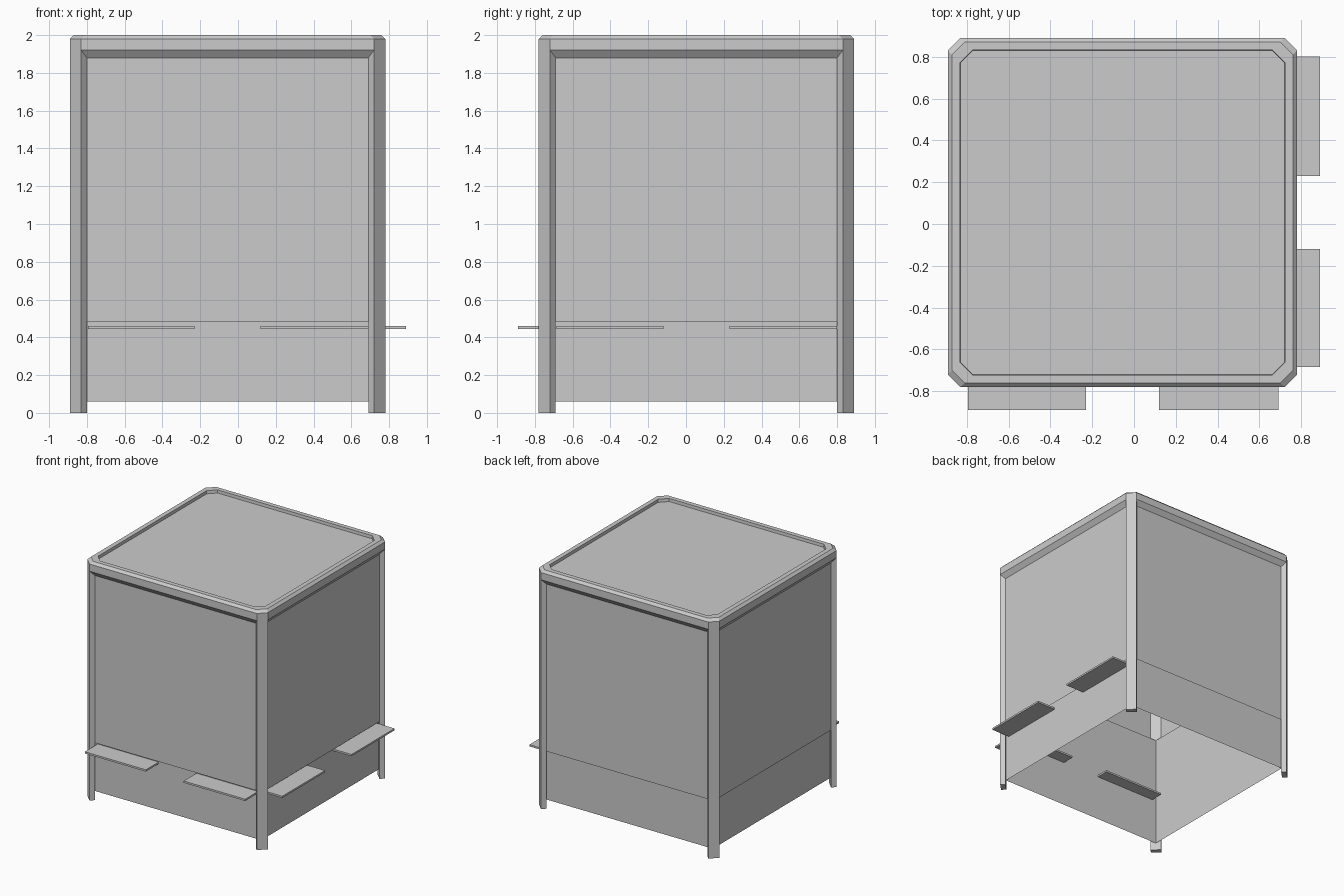
import bpy, bmesh
from mathutils import Matrix
from math import pi

if "Cube" in bpy.data.objects:
    bpy.data.objects.remove(bpy.data.objects["Cube"])

CX, CY, H = -0.055, 0.055, 0.835   # body centre and half width


def finish(bm, name):
    bmesh.ops.recalc_face_normals(bm, faces=bm.faces)
    mesh = bpy.data.meshes.new(name)
    bm.to_mesh(mesh)
    bm.free()
    ob = bpy.data.objects.new(name, mesh)
    bpy.context.collection.objects.link(ob)
    return ob


def prism(name, pts, z0, z1, turn=0):
    """Solid extrusion of a plan outline, turned about the body centre."""
    bm = bmesh.new()
    f = bm.faces.new([bm.verts.new((x, y, z0)) for x, y in pts])
    ext = bmesh.ops.extrude_face_region(bm, geom=[f])
    bmesh.ops.translate(bm, vec=(0, 0, z1 - z0),
                        verts=[v for v in ext["geom"] if isinstance(v, bmesh.types.BMVert)])
    bm.transform(Matrix.Translation((CX, CY, 0)) @ Matrix.Rotation(turn, 4, 'Z'))
    return finish(bm, name)


def sheet(name, half, dist, z0, z1, turn):
    """Thin upright wall panel facing outward."""
    bm = bmesh.new()
    bm.faces.new([bm.verts.new(p) for p in ((-half, -dist, z0), (half, -dist, z0),
                                            (half, -dist, z1), (-half, -dist, z1))])
    bm.transform(Matrix.Translation((CX, CY, 0)) @ Matrix.Rotation(turn, 4, 'Z'))
    mesh = bpy.data.meshes.new(name)
    bm.to_mesh(mesh)
    bm.free()
    bpy.context.collection.objects.link(bpy.data.objects.new(name, mesh))


def octagon(inset, c=0.06):
    a = H - inset
    b = a - c
    return [(-b, -a), (b, -a), (a, -b), (a, b), (b, a), (-b, a), (-a, b), (-a, -b)]


# corner posts, upper wall panels and lower inner panels
post = [(-H + x, -H + y) for x, y in ((0.09, 0.03), (0.06, 0), (0, 0.06), (0.03, 0.09))]
for i, side in enumerate(("front", "right", "back", "left")):
    prism(side + "_corner_post", post, 0, 1.95, i * pi / 2)
    sheet(side + "_upper_panel", H - 0.08, H - 0.03, 0.48, 1.89, i * pi / 2)
    sheet(side + "_lower_panel", H - 0.06, H - 0.06, 0.06, 1.0, i * pi / 2)

# roof rim with sunken roof panel
bm = bmesh.new()
loops = [[bm.verts.new((x + CX, y + CY, z)) for x, y in octagon(ins)]
         for ins, z in ((0.03, 1.88), (0, 1.92), (0, 1.98), (0.02, 2.0), (0.058, 2.0), (0.06, 1.975))]
for a, b in zip(loops, loops[1:]):
    for k in range(8):
        n = (k + 1) % 8
        bm.faces.new((a[k], a[n], b[n], b[k]))
bm.faces.new(loops[-1])
finish(bm, "roof")

# counter shelves passing through the front and right walls
for i, side in enumerate(("front", "right")):
    for j, (x0, x1) in enumerate(((-0.74, -0.175), (0.175, 0.745))):
        prism(f"{side}_shelf_{j + 1}",
              [(x0, -0.945), (x1, -0.945), (x1, -0.67), (x0, -0.67)], 0.445, 0.46, i * pi / 2)
